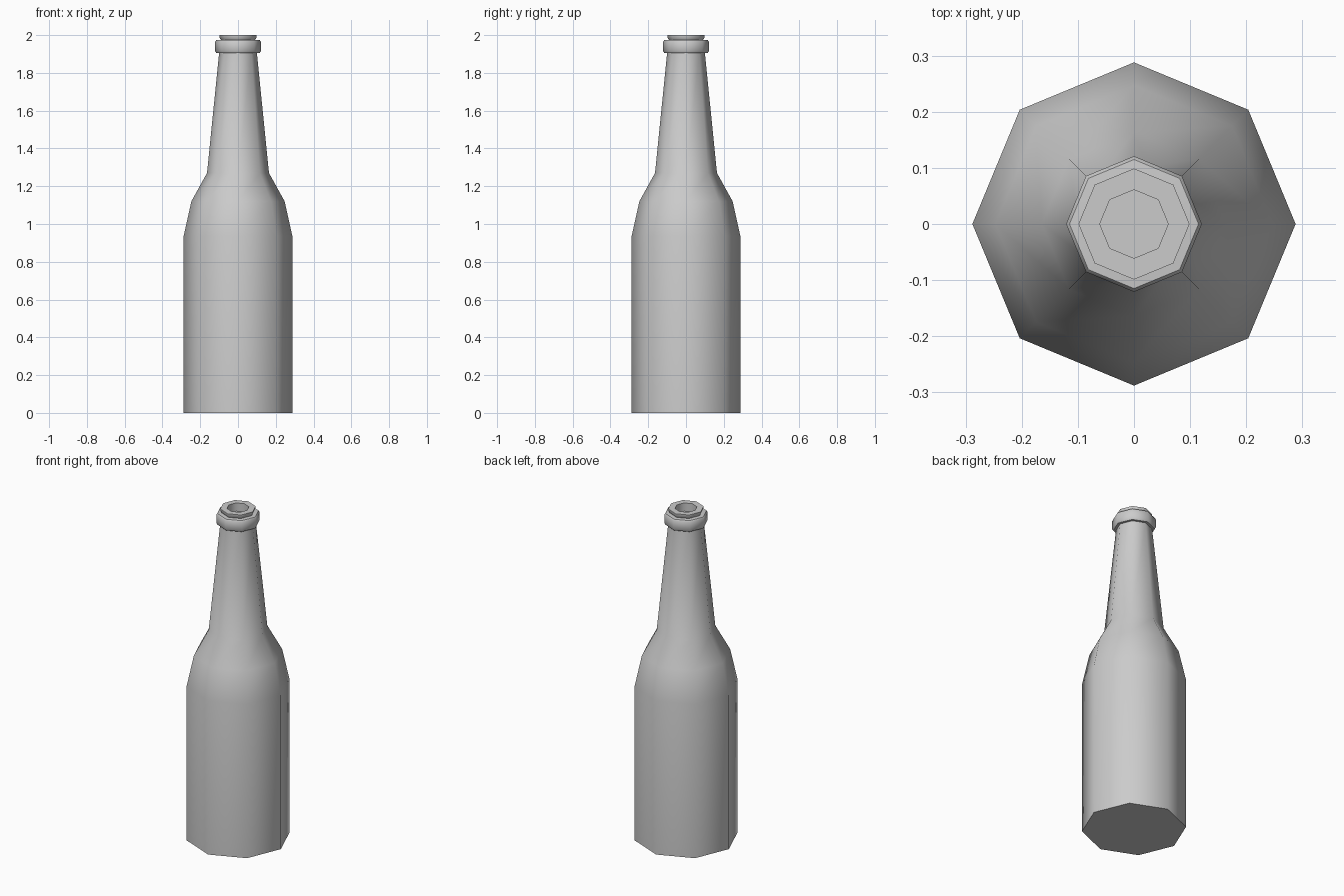
import bpy, bmesh, math

if "Cube" in bpy.data.objects:
    bpy.data.objects.remove(bpy.data.objects["Cube"])

SIDES = 8


def lathe(name, profile, angle):
    """Spin an (r, z) profile around z into an eight-sided solid, capped at both ends."""
    bm = bmesh.new()
    rings = []
    for r, z in profile:
        rings.append([bm.verts.new((r * math.cos(2 * math.pi * i / SIDES),
                                    r * math.sin(2 * math.pi * i / SIDES), z))
                      for i in range(SIDES)])
    for a, b in zip(rings, rings[1:]):
        for i in range(SIDES):
            j = (i + 1) % SIDES
            bm.faces.new((a[i], a[j], b[j], b[i]))
    bm.faces.new(rings[0][::-1])
    bm.faces.new(rings[-1])
    mesh = bpy.data.meshes.new(name)
    bm.to_mesh(mesh)
    bm.free()
    obj = bpy.data.objects.new(name, mesh)
    bpy.context.collection.objects.link(obj)
    bpy.ops.object.select_all(action='DESELECT')
    obj.select_set(True)
    bpy.context.view_layer.objects.active = obj
    bpy.ops.object.shade_smooth_by_angle(angle=math.radians(angle))
    return obj


# Whole bottle: body, shoulder, neck, collar, lip and shallow mouth recess
lathe("bottle", [
    (0.288, 0.0), (0.288, 0.935), (0.247, 1.12), (0.164, 1.27),  # body, shoulder
    (0.100, 1.905),                                              # neck
    (0.115, 1.905), (0.121, 1.915), (0.121, 1.965), (0.115, 1.973),  # collar
    (0.091, 1.975), (0.099, 1.99), (0.099, 2.0),                 # lip
    (0.061, 2.0), (0.061, 1.95),                                 # mouth
], 50)
